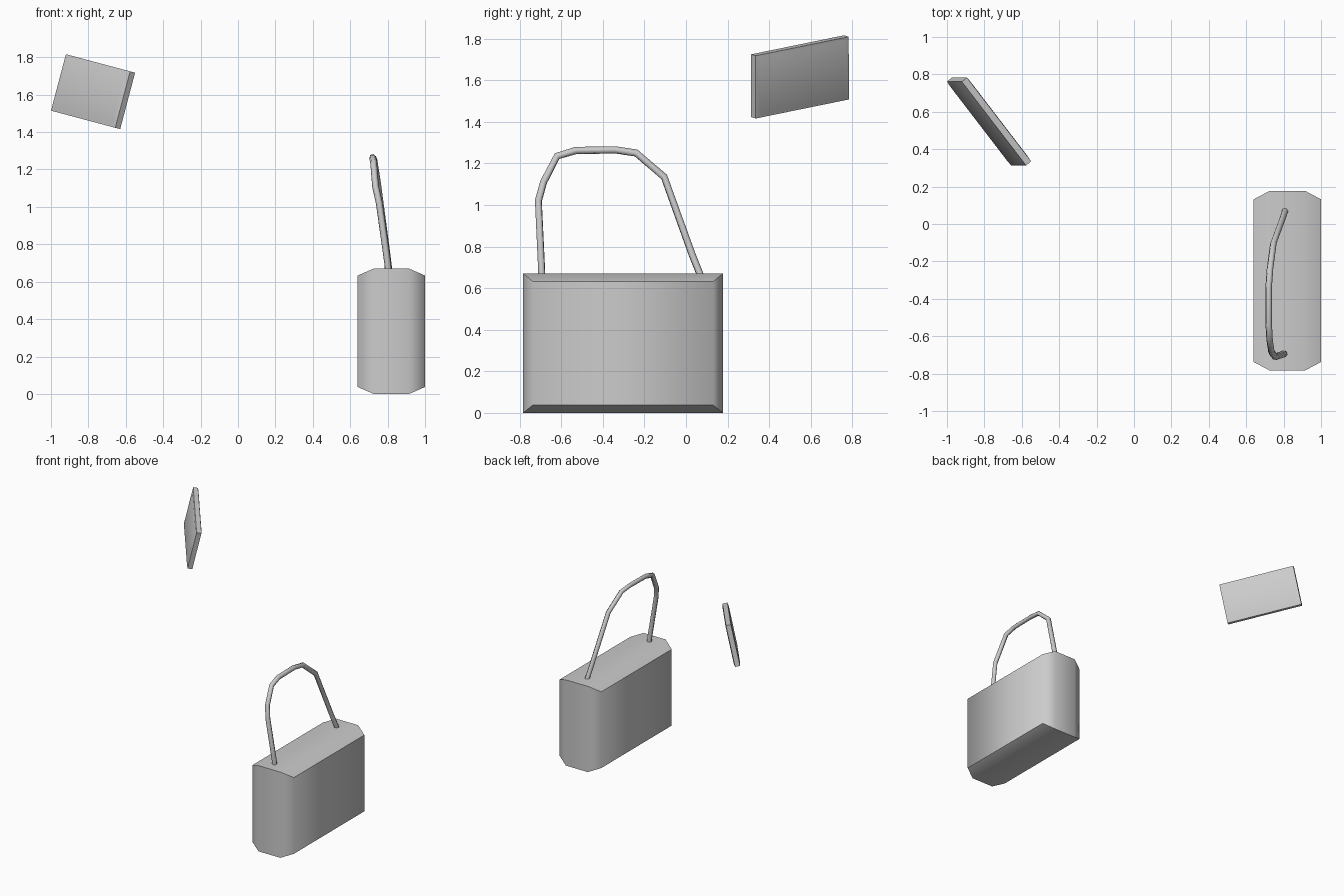
import bpy, bmesh
from mathutils import Vector, Matrix

if "Cube" in bpy.data.objects:
    bpy.data.objects.remove(bpy.data.objects["Cube"])


def finish(obj, angle):
    bpy.ops.object.select_all(action='DESELECT')
    bpy.context.view_layer.objects.active = obj
    obj.select_set(True)
    bpy.ops.object.shade_smooth_by_angle(angle=angle)


def slab(name, size, depth, inset, matrix):
    """Box with both x faces tapered: faces inset in y/z over the given depth."""
    sx, sy, sz = (s / 2 for s in size)
    iy, iz = inset
    bm = bmesh.new()
    rings = []
    for x, dy, dz in ((-sx, iy, iz), (-sx + depth, 0, 0), (sx - depth, 0, 0), (sx, iy, iz)):
        y, z = sy - dy, sz - dz
        rings.append([bm.verts.new((x, a * y, b * z))
                      for a, b in ((-1, -1), (1, -1), (1, 1), (-1, 1))])
    for r, q in zip(rings, rings[1:]):
        for i in range(4):
            j = (i + 1) % 4
            bm.faces.new((r[i], r[j], q[j], q[i]))
    bm.faces.new(rings[0])
    bm.faces.new(rings[-1])
    bmesh.ops.recalc_face_normals(bm, faces=bm.faces)
    me = bpy.data.meshes.new(name)
    bm.to_mesh(me)
    bm.free()
    obj = bpy.data.objects.new(name, me)
    bpy.context.collection.objects.link(obj)
    obj.matrix_world = matrix
    finish(obj, 1.13)
    return obj


# Bag body
slab("bag_body", (0.36, 0.96, 0.67), 0.085, (0.045, 0.037),
     Matrix.Translation((0.82, -0.303, 0.335)))

# Floating tilted plate
long_dir = Vector((0.345, -0.45, -0.092)).normalized()
short_dir = Vector((0.08, 0.0, 0.305))
short_dir = (short_dir - long_dir * short_dir.dot(long_dir)).normalized()
normal = long_dir.cross(short_dir)
rot = Matrix((normal, long_dir, short_dir)).transposed().to_4x4()
slab("floating_plate", (0.045, 0.572, 0.312), 0.005, (0.03, 0.012),
     Matrix.Translation((-0.775, 0.548, 1.616)) @ rot)

# Handle: six-sided tube along a leaning arch
path = [(0.805, -0.693, 0.64), (0.80, -0.695, 0.70), (0.755, -0.71, 1.02),
        (0.735, -0.685, 1.11), (0.725, -0.62, 1.235), (0.72, -0.53, 1.262),
        (0.72, -0.34, 1.265), (0.727, -0.24, 1.25), (0.745, -0.105, 1.135),
        (0.795, 0.03, 0.76), (0.81, 0.078, 0.64)]
curve = bpy.data.curves.new("handle", 'CURVE')
curve.dimensions = '3D'
curve.bevel_depth = 0.018
curve.bevel_resolution = 1
curve.use_fill_caps = True
spline = curve.splines.new('POLY')
spline.points.add(len(path) - 1)
for p, co in zip(spline.points, path):
    p.co = (*co, 1)
handle = bpy.data.objects.new("handle", curve)
bpy.context.collection.objects.link(handle)
bpy.ops.object.select_all(action='DESELECT')
bpy.context.view_layer.objects.active = handle
handle.select_set(True)
bpy.ops.object.convert(target='MESH')
finish(bpy.context.view_layer.objects.active, 1.13)
